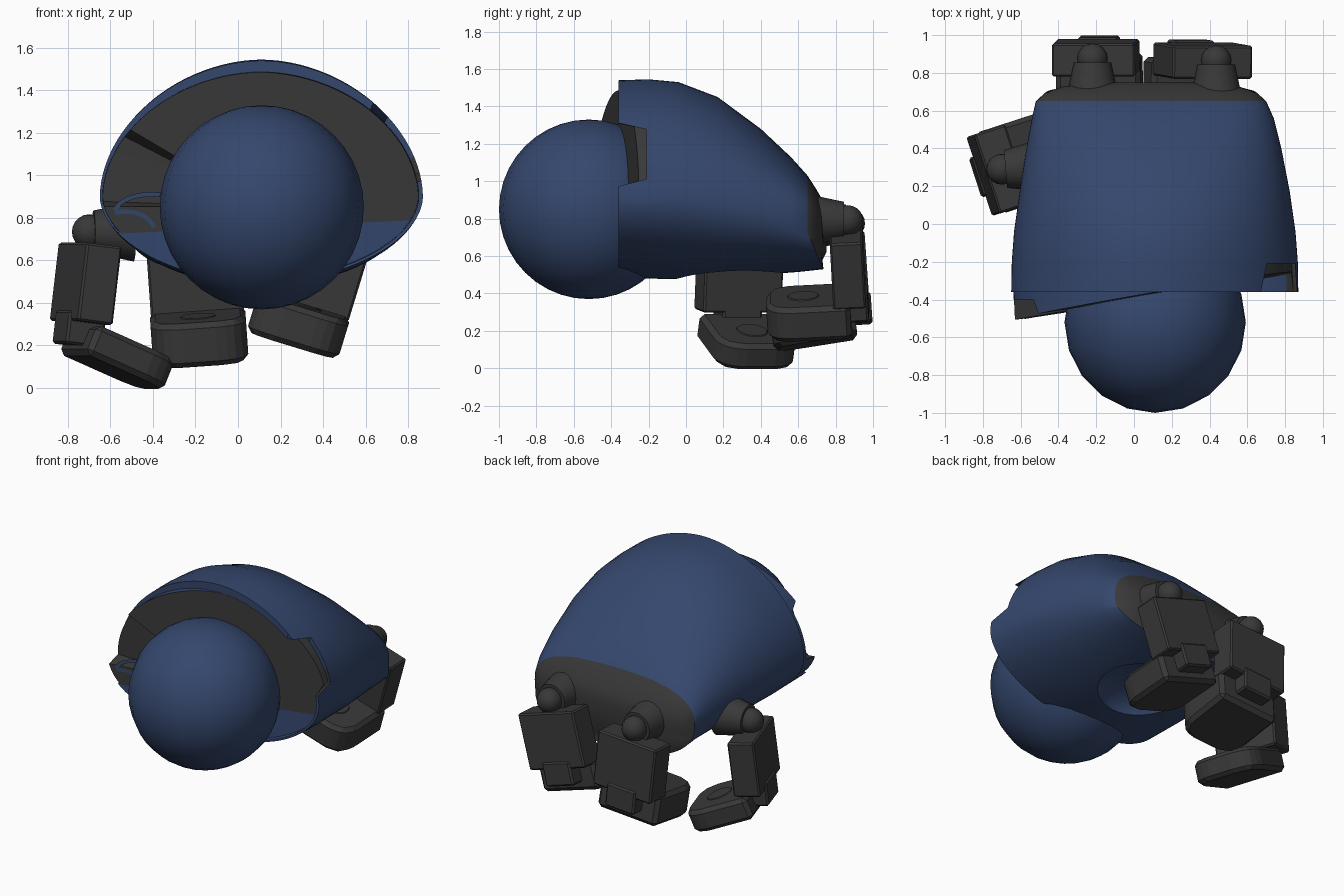
import bpy, bmesh
from math import sin, cos, pi, radians
from mathutils import Matrix, Vector

if "Cube" in bpy.data.objects:
    bpy.data.objects.remove(bpy.data.objects["Cube"])


def material(name, rgb):
    m = bpy.data.materials.new(name)
    m.use_nodes = True
    m.diffuse_color = (*rgb, 1)
    m.node_tree.nodes["Principled BSDF"].inputs["Base Color"].default_value = (*rgb, 1)
    return m


BLUE = material("navy blue", (0.035, 0.063, 0.153))
DARK = material("charcoal", (0.04, 0.04, 0.04))


def finish(bm, name, mats, smooth=None):
    bmesh.ops.recalc_face_normals(bm, faces=bm.faces)
    mesh = bpy.data.meshes.new(name)
    bm.to_mesh(mesh)
    bm.free()
    for m in mats:
        mesh.materials.append(m)
    ob = bpy.data.objects.new(name, mesh)
    bpy.context.collection.objects.link(ob)
    bpy.ops.object.select_all(action='DESELECT')
    ob.select_set(True)
    bpy.context.view_layer.objects.active = ob
    if smooth:
        bpy.ops.object.shade_smooth_by_angle(angle=radians(smooth))
    return ob


# Shell: egg-shaped sections lofted from front to back
def section(y, cx, a, top, bottom, mid, power=2.0, shear=0.0, n=96):
    pts = []
    for i in range(n):
        c, s = cos(2 * pi * i / n), sin(2 * pi * i / n)
        x = cx + a * abs(c) ** (2 / power) * (1 if c > 0 else -1)
        h = (top - mid) if s > 0 else (bottom - mid)
        z = mid + h * abs(s) ** (2 / power)
        pts.append(Vector((x, y + shear * max(0, 0.72 - z), z)))
    return pts


def face_y(p):
    # slanted front plate: proud of the rim on one side, sunk on the other
    return -0.36 + 0.17 * (p.x - 0.11) - 0.03 * (1.54 - p.z)


def floor_z(p):
    return 0.752 + 0.045 * p.x


def rim_edge(pts):
    # stepped notch on one side, flared lip on the other
    for p in pts:
        if p.x > 0.11 and 0.99 < p.z < 1.28:
            p.y = -0.21
        elif p.x < 0.1 and p.z < 0.74:
            p.y = min(p.y, face_y(p))
    return pts


rows = [
    section(0, 0.105, 0.742, 1.485, 0.51, 0.9, 1.9),
    rim_edge(section(-0.36, 0.106, 0.744, 1.487, 0.508, 0.9, 1.9)),
    rim_edge(section(-0.36, 0.11, 0.76, 1.54, 0.495, 0.9, 1.88)),
    section(-0.2, 0.11, 0.757, 1.545, 0.48, 0.9, 1.88),
    section(-0.04, 0.11, 0.745, 1.53, 0.476, 0.9, 1.9),
    section(0.17, 0.11, 0.715, 1.45, 0.48, 0.88, 2.0),
    section(0.4, 0.105, 0.675, 1.28, 0.5, 0.85, 2.15),
    section(0.56, 0.1, 0.64, 1.13, 0.515, 0.81, 2.3, 0.2),
    section(0.65, 0.09, 0.61, 1.03, 0.53, 0.78, 2.7, 0.45),
    section(0.695, 0.09, 0.56, 0.96, 0.55, 0.76, 2.8, 0.22),
    section(0.73, 0.09, 0.46, 0.9, 0.58, 0.75, 2.8),
    section(0.75, 0.09, 0.25, 0.85, 0.62, 0.75, 2.8),
]
for p in rows[0]:
    p.y = face_y(p)
    if p.x < 0 and 0.86 < p.z < 1.2:
        p.y = max(p.y, -0.4)
bm = bmesh.new()
rings = [[bm.verts.new(p) for p in row] for row in rows]
for k, (r, q) in enumerate(zip(rings, rings[1:])):
    for i in range(len(r)):
        j = (i + 1) % len(r)
        f = bm.faces.new((r[i], r[j], q[j], q[i]))
        mid = f.calc_center_median()
        inner_wall = k == 0 and mid.x > 0.11 and mid.z > floor_z(mid)
        notch_ledge = k == 1 and mid.y > -0.3 and mid.z < 1.1
        f.material_index = int(k >= 8 or inner_wall or notch_ledge)
bm.faces.new(rings[-1]).material_index = 1
# front plate fanned from a centre inside the ball, split into two colours
hub = Vector((0.11, 0, 0.85))
hub.y = face_y(hub)
hub = bm.verts.new(hub)
plate = []
for i, v in enumerate(rings[0]):
    f = bm.faces.new((hub, v, rings[0][i - 1]))
    f.material_index = 2
    plate.append(f)
edges = {e for f in plate for e in f.edges}
bmesh.ops.bisect_plane(bm, geom=[hub, *rings[0], *edges, *plate],
                       plane_co=(0, 0, 0.752), plane_no=(-0.045, 0, 1))
for f in bm.faces:
    if f.material_index == 2:
        mid = f.calc_center_median()
        f.material_index = int(mid.z > floor_z(mid))
shell = finish(bm, "shell", [BLUE, DARK])

# Shallow round opening in the underside
bm = bmesh.new()
bmesh.ops.create_uvsphere(bm, u_segments=32, v_segments=16, radius=1,
                          matrix=Matrix.Translation((0.1, 0.24, 0.46)) @ Matrix.Diagonal((0.33, 0.3, 0.17, 1)))
cutter = finish(bm, "opening_cutter", [BLUE])
cutter.hide_render = True
bpy.context.view_layer.objects.active = shell
cut = shell.modifiers.new("opening", 'BOOLEAN')
cut.operation, cut.solver, cut.object = 'DIFFERENCE', 'EXACT', cutter
bpy.ops.object.modifier_apply(modifier=cut.name)
bpy.data.objects.remove(cutter)
bpy.ops.object.select_all(action='DESELECT')
shell.select_set(True)
bpy.ops.object.shade_smooth_by_angle(angle=radians(35))


# Thin curved stripes painted on the front plate
def stripe(name, cx, cz, rx, rz, width, start, end, steps=8):
    bm = bmesh.new()
    pairs = []
    for i in range(steps + 1):
        t = radians(start + (end - start) * i / steps)
        pair = []
        for w in (0, width):
            p = Vector((cx + (rx + w) * cos(t), 0, cz + (rz + w) * sin(t)))
            p.y = face_y(p) - 0.004
            pair.append(bm.verts.new(p))
        pairs.append(pair)
    for (a, b), (c, d) in zip(pairs, pairs[1:]):
        bm.faces.new((a, b, d, c))
    finish(bm, name, [BLUE])


stripe("upper_stripe", -0.41, 0.82, 0.16, 0.08, 0.022, 75, 170)
stripe("lower_stripe", -0.53, 0.73, 0.13, 0.09, 0.02, 15, 110)

# Large ball at the front
bm = bmesh.new()
bmesh.ops.create_uvsphere(bm, u_segments=20, v_segments=20, radius=0.48,
                          matrix=Matrix.Translation((0.112, -0.52, 0.85)))
finish(bm, "front_ball", [BLUE], 40)


# Fingers: local +y points out of the shell, -z down the finger
def block(name, frame, lo, hi, bevel, corner=0.0):
    bm = bmesh.new()
    bmesh.ops.create_cube(bm, size=1)
    for v in bm.verts:
        v.co = [(l + h) / 2 + c * (h - l) for l, h, c in zip(lo, hi, v.co)]
    if corner:
        ends = [e for e in bm.edges if all(abs(v.co.y - lo[1]) < 1e-5 for v in e.verts)
                and abs(e.verts[0].co.x - e.verts[1].co.x) < 1e-5]
        bmesh.ops.bevel(bm, geom=ends, offset=corner, segments=2, affect='EDGES', profile=0.5)
    bmesh.ops.bevel(bm, geom=bm.edges[:], offset=bevel, segments=1, affect='EDGES')
    bm.transform(frame)
    finish(bm, name, [DARK])


def finger(name, pos, turn=0, twist=0, tilt=0, lean=0, curl=0, half=0.11):
    socket = Matrix.Translation(pos) @ Matrix.Rotation(radians(turn), 4, 'Z')
    limb = socket
    for angle, axis in ((twist, 'Z'), (tilt, 'Y'), (lean, 'X')):
        limb = limb @ Matrix.Rotation(radians(angle), 4, axis)
    # conical socket and ball joint
    bm = bmesh.new()
    bmesh.ops.create_cone(bm, cap_ends=True, segments=20, radius1=0.14, radius2=0.1, depth=0.19,
                          matrix=socket @ Matrix.Translation((0, -0.115, 0)) @ Matrix.Rotation(-pi / 2, 4, 'X'))
    finish(bm, name + "_socket", [DARK], 35)
    bm = bmesh.new()
    bmesh.ops.create_uvsphere(bm, u_segments=16, v_segments=10, radius=0.082, matrix=socket)
    finish(bm, name + "_joint", [DARK], 40)
    # upper segment, knuckle and curled tip
    block(name + "_upper", limb, (-0.22, -0.1, -0.43), (0.22, 0.075, -0.06), 0.01)
    block(name + "_knuckle", limb, (-0.11, -0.1, -0.54), (0.11, 0.085, -0.38), 0.012)
    bend = limb @ Matrix.Translation((0, 0, -0.5)) @ Matrix.Rotation(radians(curl), 4, 'X')
    block(name + "_tip", bend, (-0.225, -0.46, -half), (0.225, -0.01, half - 0.01), 0.025, 0.12)
    # round pad on the inner face of the tip
    bm = bmesh.new()
    bmesh.ops.create_cone(bm, cap_ends=True, segments=20, radius1=0.085, radius2=0.08, depth=0.006,
                          matrix=bend @ Matrix.Translation((0, -0.26, half - 0.008)))
    finish(bm, name + "_pad", [DARK])


finger("right_finger", (-0.22, 0.875, 0.775), tilt=-4, lean=4, curl=5)
finger("left_finger", (0.435, 0.865, 0.79), tilt=17, lean=3, half=0.1)
finger("thumb", (-0.7, 0.29, 0.735), turn=95, twist=13, lean=7, curl=16, half=0.08)
